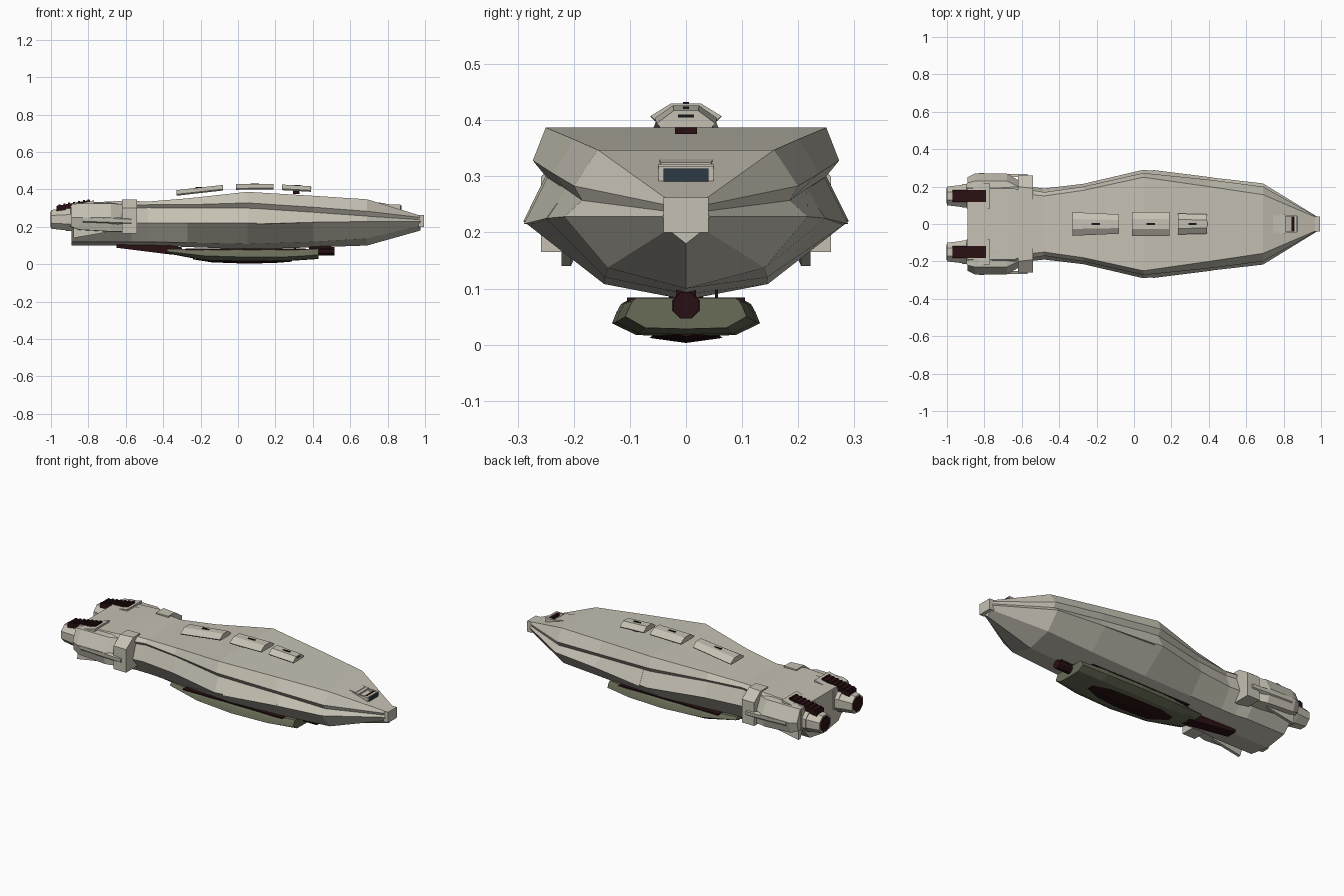
import bpy, bmesh, math
from mathutils import Matrix


def material(name, rgb):
    m = bpy.data.materials.new(name)
    m.diffuse_color = (*rgb, 1)
    return m


HULL = material("warm_grey_hull", (0.56, 0.53, 0.45))
OLIVE = material("olive_armour", (0.14, 0.15, 0.095))
DARK = material("dark_maroon", (0.022, 0.005, 0.006))
BLACK = material("black", (0.008, 0.008, 0.008))
GLASS = material("blue_glass", (0.026, 0.042, 0.06))


def finish(name, bm, mat):
    bmesh.ops.recalc_face_normals(bm, faces=bm.faces)
    me = bpy.data.meshes.new(name)
    bm.to_mesh(me)
    bm.free()
    me.materials.append(mat)
    ob = bpy.data.objects.new(name, me)
    bpy.context.collection.objects.link(ob)
    return ob


def loft(name, sections, mat, mirrored=True):
    """Skin cross-sections (x, [(y, z)...]); half sections run from top centre to keel."""
    bm = bmesh.new()
    rings = []
    for x, pts in sections:
        ring = list(pts)
        if mirrored:
            ring += [(-y, z) for y, z in reversed(pts) if y > 0]
        rings.append([bm.verts.new((x, y, z)) for y, z in ring])
    n = len(rings[0])
    for a, b in zip(rings, rings[1:]):
        for i in range(n):
            j = (i + 1) % n
            bm.faces.new((a[i], a[j], b[j], b[i]))
    bm.faces.new(rings[0])
    bm.faces.new(rings[-1])
    return finish(name, bm, mat)


def rect(y0, y1, z0, z1):
    return [(y0, z0), (y1, z0), (y1, z1), (y0, z1)]


def box(name, x0, x1, y0, y1, z0, z1, mat):
    return loft(name, [(x0, rect(y0, y1, z0, z1)), (x1, rect(y0, y1, z0, z1))], mat, False)


def trapezoid(w, z0, h):
    return [(0, z0 + h), (w * 0.42, z0 + h), (w, z0 + h * 0.25), (w * 0.88, z0), (0, z0)]


def rod(name, x0, x1, y, z, r0, r1, mat, sides=8):
    bm = bmesh.new()
    bmesh.ops.create_cone(bm, cap_ends=True, segments=sides, radius1=r0, radius2=r1, depth=x1 - x0)
    bm.transform(Matrix.Translation(((x0 + x1) / 2, y, z)) @ Matrix.Rotation(math.pi / 2, 4, 'Y')
                 @ Matrix.Rotation(math.pi / sides, 4, 'Z'))
    return finish(name, bm, mat)


# Main hull: top centre, top edge, shoulder, groove, waist, chine, keel
def hull_section(x, top, edge, shoulder, groove, waist, chine, keel):
    return x, [(0, top), (edge, top), shoulder, groove, waist, chine, (0, keel)]


loft("main_hull", [
    hull_section(-0.89, .325, .19, (.215, .295), (.205, .28), (.225, .22), (.13, .12), .10),
    hull_section(-0.64, .338, .19, (.215, .30), (.205, .29), (.225, .22), (.13, .12), .10),
    hull_section(-0.57, .338, .16, (.185, .315), (.175, .30), (.20, .22), (.12, .12), .10),
    hull_section(-0.48, .335, .15, (.17, .318), (.158, .302), (.19, .22), (.12, .12), .10),
    hull_section(-0.27, .352, .18, (.20, .318), (.182, .30), (.215, .22), (.13, .115), .092),
    hull_section(0.05, .387, .25, (.273, .328), (.25, .30), (.29, .22), (.146, .108), .08),
    hull_section(0.40, .366, .20, (.237, .305), (.215, .278), (.25, .225), (.145, .12), .09),
    hull_section(0.69, .347, .157, (.20, .283), (.185, .257), (.217, .228), (.14, .137), .10),
    hull_section(0.975, .26, .035, (.04, .25), (.037, .238), (.042, .228), (.032, .205), .18),
], HULL)
box("nose_block", .965, .995, -.04, .04, .20, .262, HULL)

# Top dorsal plates, floating and following the hull slope
for i, (x0, x1, z0, z1, w0, w1) in enumerate([(-.33, -.08, .366, .394, .063, .052),
                                              (-.01, .19, .398, .400, .063, .063),
                                              (.235, .39, .396, .387, .056, .052)]):
    h = .03
    loft(f"dorsal_plate_{i}", [(x0, trapezoid(w0, z0, h)), (x1, trapezoid(w1, z1, h))], HULL)
    xm, zm = (x0 + x1) / 2, (z0 + z1) / 2 + h
    box(f"dorsal_slot_{i}", xm - .022, xm + .022, -.005, .005, zm - .005, zm + .003, BLACK)
box("dorsal_front_vent", .386, .392, -.014, .014, .405, .41, BLACK)
box("dorsal_sensor", .295, .33, -.02, .02, .375, .392, DARK)

# Bridge on the nose slope
loft("bridge_cabin", [(.71, rect(-.05, .05, .30, .335)), (.79, rect(-.045, .045, .285, .325))], HULL, False)
box("bridge_window", .788, .796, -.04, .04, .288, .315, GLASS)
box("bridge_roof", .775, .81, -.05, .05, .314, .322, HULL)
for s in (-1, 1):
    box("bridge_rail", .78, .87, s * .044 - .005, s * .044 + .005, .285, .318, HULL)
box("bridge_visor", .842, .856, -.04, .04, .30, .316, DARK)
box("bridge_front_bar", .858, .87, -.045, .045, .288, .318, HULL)
box("bridge_front_glass", .869, .873, -.04, .04, .29, .314, GLASS)

for s in (-1, 1):
    def side(pts):
        return [(s * y, z) for y, z in pts]

    # Hull side blisters just ahead of the widest point
    loft("side_blister", [(.10, side([(.20, .298), (.247, .298), (.289, .215), (.2, .21)])),
                          (.42, side([(.20, .275), (.213, .275), (.249, .225), (.2, .22)]))], HULL, False)

    # Stern side pods: front collar, long wedge body and drooping fin
    loft("pod_collar", [(-.62, side([(.13, .345), (.20, .345), (.258, .30), (.258, .165), (.13, .165)])),
                        (-.54, side([(.13, .345), (.19, .345), (.258, .30), (.258, .165), (.13, .165)]))],
         HULL, False)
    loft("pod_body", [(-.89, side([(.15, .32), (.22, .32), (.25, .25), (.24, .20), (.15, .19)])),
                      (-.85, side([(.15, .33), (.23, .325), (.27, .25), (.25, .185), (.15, .18)])),
                      (-.68, side([(.15, .335), (.23, .325), (.27, .25), (.25, .175), (.15, .17)])),
                      (-.62, side([(.15, .335), (.20, .32), (.235, .25), (.235, .175), (.15, .17)]))],
         HULL, False)
    loft("pod_arrow_panel", [(-.83, side([(.25, .21), (.268, .23), (.272, .25), (.25, .26)])),
                             (-.57, side([(.25, .215), (.266, .22), (.266, .24), (.25, .245)]))], HULL, False)
    loft("stern_fin", [(-.88, side([(.18, .20), (.22, .20), (.222, .14), (.205, .14)])),
                       (-.68, side([(.18, .20), (.22, .20), (.222, .175), (.205, .175)]))], HULL, False)

    # Engines
    ey = s * .15
    rod("engine_nozzle", -1.0, -.92, ey, .24, .054, .064, HULL)
    rod("engine_barrel", -.92, -.80, ey, .24, .068, .068, HULL)
    rod("engine_glow_disc", -1.003, -.995, ey, .24, .045, .045, DARK)
    loft("engine_housing", [(-.895, rect(ey - .067, ey + .067, .20, .312)),
                            (-.77, rect(ey - .067, ey + .067, .20, .342))], HULL, False)
    loft("engine_vent", [(-.97, rect(ey - .032, ey + .032, .285, .312)),
                         (-.79, rect(ey - .032, ey + .032, .30, .343))], DARK, False)
    for k in range(7):
        x = -.96 + k * .026
        z = .312 + (x + .97) * .172
        box("engine_vent_rib", x, x + .011, ey - .03, ey + .03, z - .006, z + .006, DARK)


# Belly pod: olive armoured tray with dark spar and keel
def tray(x, w, top, mid, low):
    return x, [(0, top), (w * .82, top), (w * .88, top - .005), (w * .94, (top + mid) / 2),
               (w, mid), (w * .67, low), (0, low - .002)]


loft("belly_tray", [tray(-.38, .085, .08, .068, .06), tray(-.18, .118, .08, .045, .022),
                    tray(.05, .132, .077, .038, .017), tray(.28, .125, .078, .04, .02),
                    tray(.43, .108, .083, .05, .03)], OLIVE)
box("belly_deck", -.28, .36, -.105, .105, .076, .084, DARK)
loft("belly_keel", [(-.24, [(0, .03), (.02, .03), (0, .026)]), (-.14, [(0, .022), (.06, .016), (0, .01)]),
                    (.05, [(0, .02), (.065, .012), (0, .003)]), (.2, [(0, .02), (.055, .015), (0, .007)]),
                    (.29, [(0, .022), (.02, .019), (0, .014)])], DARK)
loft("rear_spar", [(-.65, rect(-.03, .03, .088, .105)), (-.36, rect(-.03, .03, .052, .10)),
                   (-.30, rect(-.03, .03, .05, .09))], DARK, False)
rod("front_spar", .38, .515, 0, .07, .026, .025, DARK)
box("front_spar_mount", .38, .50, -.018, .018, .07, .10, DARK)
box("belly_antenna", .30, .31, .052, .057, .08, .10, BLACK)
